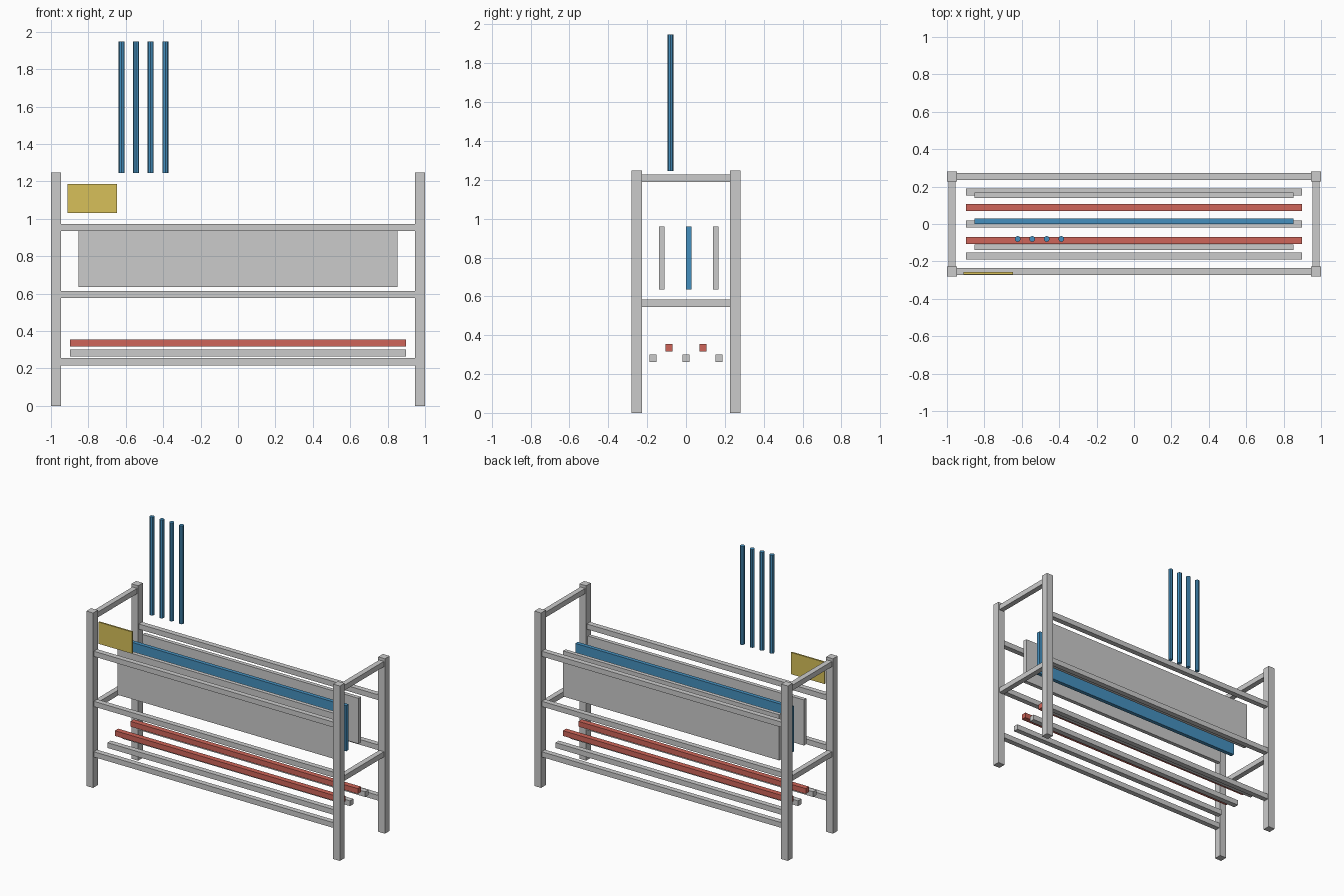
import bpy
import math

if "Cube" in bpy.data.objects:
    bpy.data.objects.remove(bpy.data.objects["Cube"])


def material(name, color):
    m = bpy.data.materials.new(name)
    m.diffuse_color = color
    m.use_nodes = True
    m.node_tree.nodes["Principled BSDF"].inputs["Base Color"].default_value = m.diffuse_color
    return m


red = material("red", (0.62, 0.13, 0.10, 1))
blue = material("blue", (0.06, 0.28, 0.52, 1))
yellow = material("yellow", (0.68, 0.53, 0.10, 1))


def box(name, center, size, mat=None):
    bpy.ops.mesh.primitive_cube_add(size=1, location=center)
    o = bpy.context.object
    o.name = name
    o.scale = size
    bpy.ops.object.transform_apply(location=False, rotation=False, scale=True)
    if mat:
        o.data.materials.append(mat)
    return o


POST, RAIL, HEIGHT = 0.053, 0.0375, 1.247
PX, PY = 1 - POST / 2, 0.254
sides = ((-1, "front"), (1, "back"))
ends = ((-1, "left"), (1, "right"))

# Corner posts
for sx, xn in ends:
    for sy, yn in sides:
        box(f"{yn}_{xn}_post", (sx * PX, sy * PY, HEIGHT / 2), (POST, POST, HEIGHT))

# Long rails, front and back
for sy, yn in sides:
    for level, z in (("lower", 0.236), ("middle", 0.596), ("upper", 0.953)):
        box(f"{yn}_{level}_rail", (0, sy * PY, z), (2 - 2 * POST, RAIL, RAIL))

# Short rails joining the posts at each end
for sx, xn in ends:
    for level, z in (("middle", 0.564), ("top", 1.208)):
        box(f"{xn}_{level}_end_rail", (sx * PX, 0, z), (RAIL, 2 * PY - POST, RAIL))

# Upright panels
for name, y, mat in (("front_panel", -0.124, None), ("middle_panel", 0.015, blue),
                     ("back_panel", 0.154, None)):
    box(name, (0, y, 0.797), (1.706, 0.028, 0.325), mat)

# Stored bars near the bottom
for i, y in enumerate((-0.17, 0, 0.17)):
    box(f"stored_bar_{i + 1}", (0, y, 0.282), (1.794, RAIL, RAIL))
for i, y in enumerate((-0.087, 0.087)):
    box(f"red_bar_{i + 1}", (0, y, 0.336), (1.794, RAIL, RAIL), red)

# Upright rods
for i in range(4):
    bpy.ops.mesh.primitive_cylinder_add(vertices=8, radius=0.016, depth=0.701,
                                        location=(-0.622 + i * 0.0777, -0.08, 1.597))
    rod = bpy.context.object
    rod.name = f"rod_{i + 1}"
    rod.data.materials.append(blue)

# Sign plate
box("sign_plate", (-0.78, -0.263, 1.11), (0.265, 0.012, 0.155), yellow)
